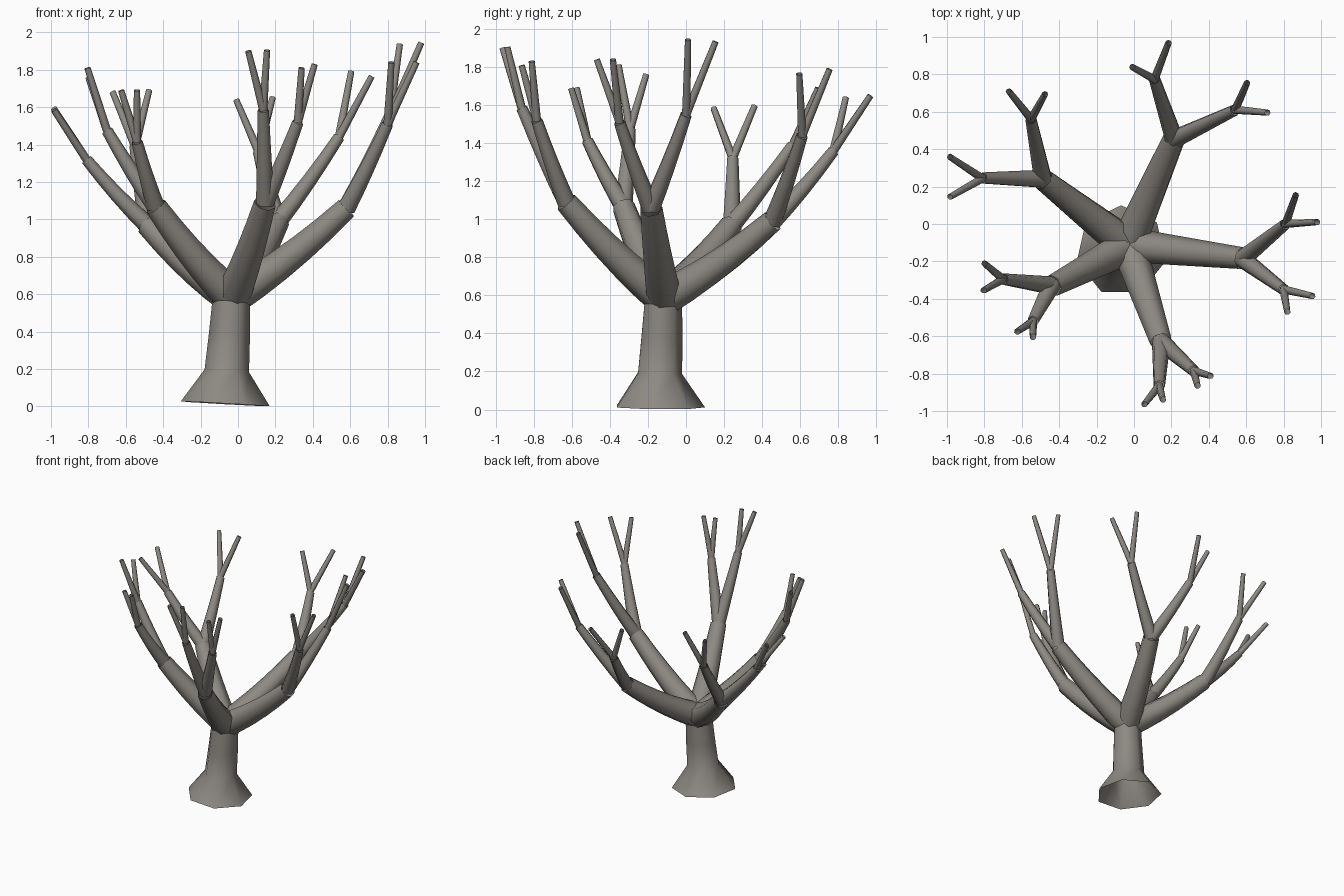
import bpy, bmesh
from math import sin, cos, tau
from mathutils import Vector

if "Cube" in bpy.data.objects:
    bpy.data.objects.remove(bpy.data.objects["Cube"])

SIDES = 7

# Dull grey-brown bark
bark = bpy.data.materials.new("bark")
bark.diffuse_color = (.27, .25, .225, 1)
bark.use_nodes = True
bark.node_tree.nodes["Principled BSDF"].inputs["Base Color"].default_value = bark.diffuse_color


def tube(name, pts, radii, start_dir=None):
    """Open smooth-shaded tapered tube swept along pts."""
    pts = [Vector(p) for p in pts]
    bm = bmesh.new()
    rings = []
    for i, (p, r) in enumerate(zip(pts, radii)):
        d = (pts[min(i + 1, len(pts) - 1)] - pts[max(i - 1, 0)]).normalized()
        if i == 0 and start_dir:
            d = Vector(start_dir).normalized()
        u = Vector((0, 1, 0))
        u = (u - d * u.dot(d)).normalized()
        v = d.cross(u)
        rings.append([bm.verts.new(p + r * (cos(tau * k / SIDES) * u + sin(tau * k / SIDES) * v))
                      for k in range(SIDES)])
    for a, b in zip(rings, rings[1:]):
        for k in range(SIDES):
            j = (k + 1) % SIDES
            f = bm.faces.new((a[k], a[j], b[j], b[k]))
            f.smooth = True
    me = bpy.data.meshes.new(name)
    bm.to_mesh(me)
    bm.free()
    me.materials.append(bark)
    ob = bpy.data.objects.new(name, me)
    bpy.context.collection.objects.link(ob)
    return ob


def limb(name, a, b, r0, r1, sag=0.0, n=4):
    """Tapered limb from a to b that sags below the straight line."""
    a, b = Vector(a), Vector(b)
    ts = [i / n for i in range(n + 1)]
    tube(name, [a.lerp(b, t) - Vector((0, 0, 4 * sag * t * (1 - t))) for t in ts],
         [r0 + (r1 - r0) * t for t in ts])


# Trunk with flared foot
tube("trunk", [(-.068, -.144, .014), (-.060, -.142, .19), (-.046, -.132, .38), (-.036, -.124, .56)],
     [.244, .122, .113, .104], start_dir=(.055, .01, 1))

# Each bough: end point, then two branches (end point, two twig tips)
crotch = (-.03, -.115, .585)
boughs = {
    "right": ((.58, -.185, 1.06),
              [((.81, 0, 1.55), (.865, .155, 1.935), (.98, .01, 1.945)),
               ((.80, -.35, 1.51), (.955, -.385, 1.84), (.82, -.47, 1.84))]),
    "back": ((.215, .455, .99),
             [((.11, .775, 1.36), (.185, .97, 1.65), (-.01, .84, 1.64)),
              ((.54, .61, 1.44), (.605, .755, 1.79), (.715, .595, 1.765))]),
    "back_left": ((-.485, .24, .97),
                  [((-.55, .56, 1.39), (-.67, .71, 1.68), (-.475, .695, 1.69)),
                   ((-.81, .245, 1.32), (-.985, .36, 1.595), (-.985, .145, 1.585))]),
    "front_left": ((-.44, -.33, 1.07),
                   [((-.70, -.295, 1.475), (-.80, -.21, 1.76), (-.805, -.355, 1.81)),
                    ((-.54, -.52, 1.415), (-.625, -.575, 1.69), (-.54, -.605, 1.69))]),
    "front": ((.145, -.63, 1.09),
              [((.135, -.865, 1.585), (.055, -.965, 1.90), (.155, -.94, 1.905)),
               ((.32, -.785, 1.52), (.34, -.865, 1.81), (.41, -.812, 1.83))]),
}
for name, (end, branches) in boughs.items():
    limb(f"{name}_bough", crotch, end, .098, .061, sag=.026, n=5)
    for i, (tip, *twigs) in enumerate(branches, 1):
        limb(f"{name}_branch_{i}", end, tip, .050, .031, sag=.012)
        for j, t in enumerate(twigs, 1):
            limb(f"{name}_twig_{i}_{j}", tip, t, .023, .017, n=1)
